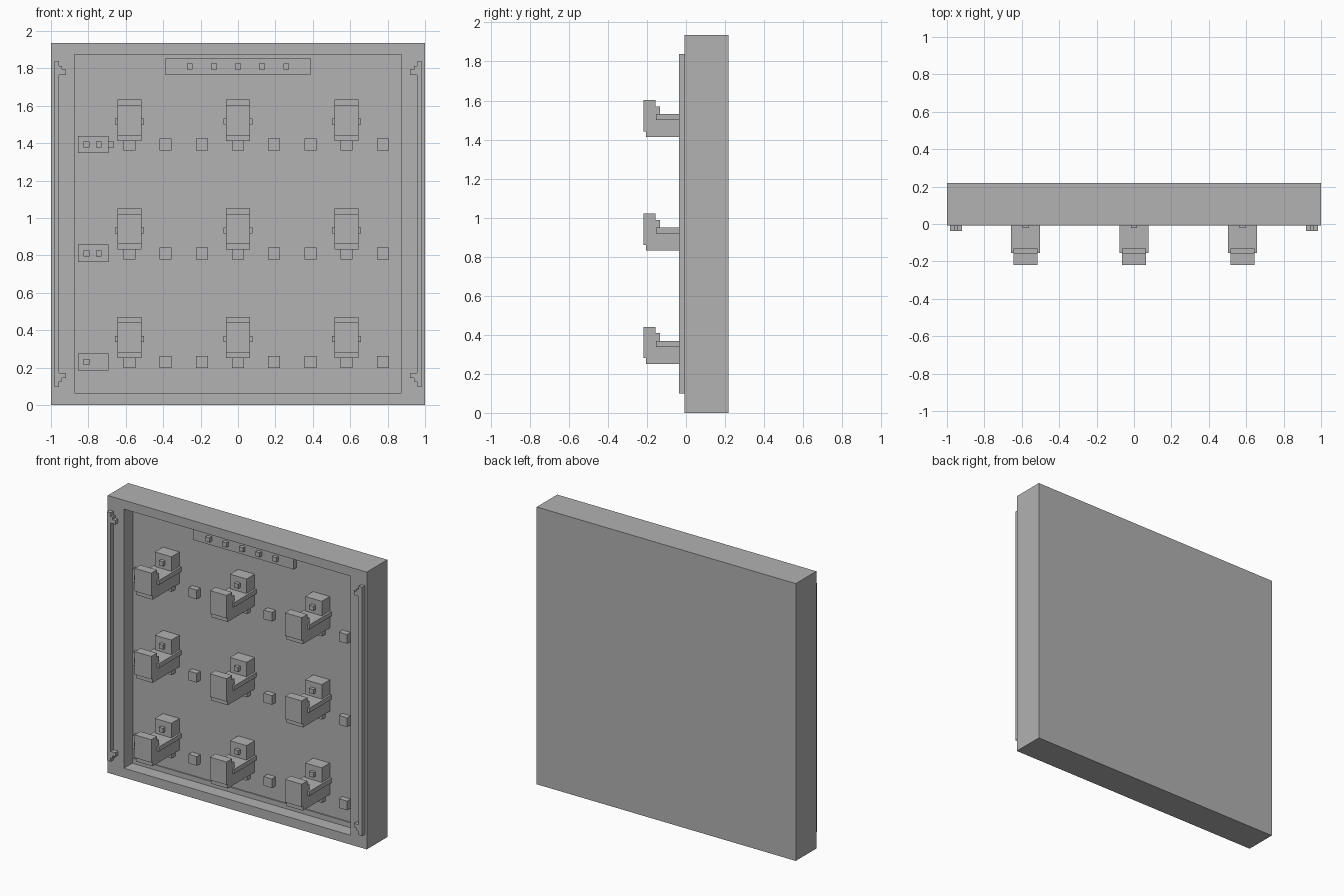
import bpy
import bmesh

if "Cube" in bpy.data.objects:
    bpy.data.objects.remove(bpy.data.objects["Cube"], do_unlink=True)

grey = bpy.data.materials.new("plain grey")
grey.use_nodes = True
colour = (0.445, 0.445, 0.445, 1)
grey.diffuse_color = colour
grey.node_tree.nodes["Principled BSDF"].inputs["Base Color"].default_value = colour

FRONT, WALL, BACK = -0.008, 0.092, 0.218   # frame front, recess wall, frame back


def finish(name, bm):
    bmesh.ops.recalc_face_normals(bm, faces=bm.faces)
    mesh = bpy.data.meshes.new(name)
    bm.to_mesh(mesh)
    bm.free()
    mesh.materials.append(grey)
    obj = bpy.data.objects.new(name, mesh)
    bpy.context.collection.objects.link(obj)
    return obj


def prism(name, points, x0, x1):
    """Extrude a (y, z) side profile from x0 to x1."""
    bm = bmesh.new()
    face = bm.faces.new([bm.verts.new((x0, y, z)) for y, z in points])
    out = bmesh.ops.extrude_face_region(bm, geom=[face])
    verts = [v for v in out["geom"] if isinstance(v, bmesh.types.BMVert)]
    bmesh.ops.translate(bm, verts=verts, vec=(x1 - x0, 0, 0))
    return finish(name, bm)


def box(name, x0, x1, y0, y1, z0, z1):
    return prism(name, [(y0, z0), (y1, z0), (y1, z1), (y0, z1)], x0, x1)


def button(name, x, z, front, half=0.016, back=WALL):
    return box(name, x - half, x + half, front, back, z - half, z + half)


# Shallow tray: one slab whose front face is inset and pushed in
tray = bmesh.new()
outer = [(-1, 0), (1, 0), (1, 1.935), (-1, 1.935)]
inner = [(-0.875, 0.065), (0.875, 0.065), (0.875, 1.873), (-0.875, 1.873)]
rings = [[tray.verts.new((x, y, z)) for x, z in loop] for loop, y in
         ((outer, BACK), (outer, FRONT), (inner, FRONT), (inner, WALL))]
for a, b in zip(rings, rings[1:]):
    for i in range(4):
        j = (i + 1) % 4
        tray.faces.new((a[i], a[j], b[j], b[i]))
tray.faces.new(rings[0])
tray.faces.new(rings[-1])
finish("tray_frame", tray)

# Thin strips along the recess bottom and top
box("bottom_strip", -0.875, 0.875, WALL - 0.008, WALL, 0.065, 0.1)
box("top_strip", -0.875, 0.875, WALL - 0.008, WALL, 1.837, 1.873)

# Top bar with five buttons
box("top_bar", -0.388, 0.388, WALL - 0.035, WALL, 1.765, 1.855)
for i in range(-2, 3):
    button("top_bar_button", i * 0.129, 1.81, WALL - 0.06)

# Side rails with a stepped hook at each end
for side, s in (("right", -1), ("left", 1)):
    def rail_part(name, a, b, z0, z1):
        box(side + name, min(s * a, s * b), max(s * a, s * b), -0.037, FRONT, z0, z1)
    rail_part("_rail", 0.957, 0.985, 0.1, 1.837)
    rail_part("_upper_link", 0.942, 0.957, 1.765, 1.812)
    rail_part("_upper_hook", 0.92, 0.942, 1.765, 1.793)
    rail_part("_lower_link", 0.942, 0.957, 0.125, 0.172)
    rail_part("_lower_hook", 0.92, 0.942, 0.145, 0.172)

# Three rows, each with a counter plate, sockets and three holders
for row in range(3):
    z = 0.23 + row * 0.581
    box("counter_plate", -0.855, -0.692, WALL - 0.035, WALL, z - 0.046, z + 0.046)
    for i in range(row + 1):
        button("counter_button", -0.809 + i * 0.0645, z, WALL - 0.06)
    for i in range(-3, 5):
        button("socket", i * 0.1935, z, WALL - 0.04, half=0.032)
    for x in (-0.5805, 0, 0.5805):
        # Hooked arm in side profile, with a raised lip at the front
        profile = [(WALL, 0.02), (-0.205, 0.02), (-0.205, 0.05), (-0.218, 0.05),
                   (-0.218, 0.21), (-0.156, 0.21), (-0.156, 0.178),
                   (-0.132, 0.178), (-0.132, 0.138), (WALL, 0.138)]
        prism("holder_arm", [(y, z + h) for y, h in profile], x - 0.064, x + 0.064)
        box("holder_plate", x - 0.078, x + 0.078, -0.154, WALL, z + 0.107, z + 0.1385)
        box("holder_back", x - 0.064, x + 0.064, 0.003, WALL, z + 0.13, z + 0.24)
        button("holder_peg", x, z + 0.185, -0.021, back=0.01)
